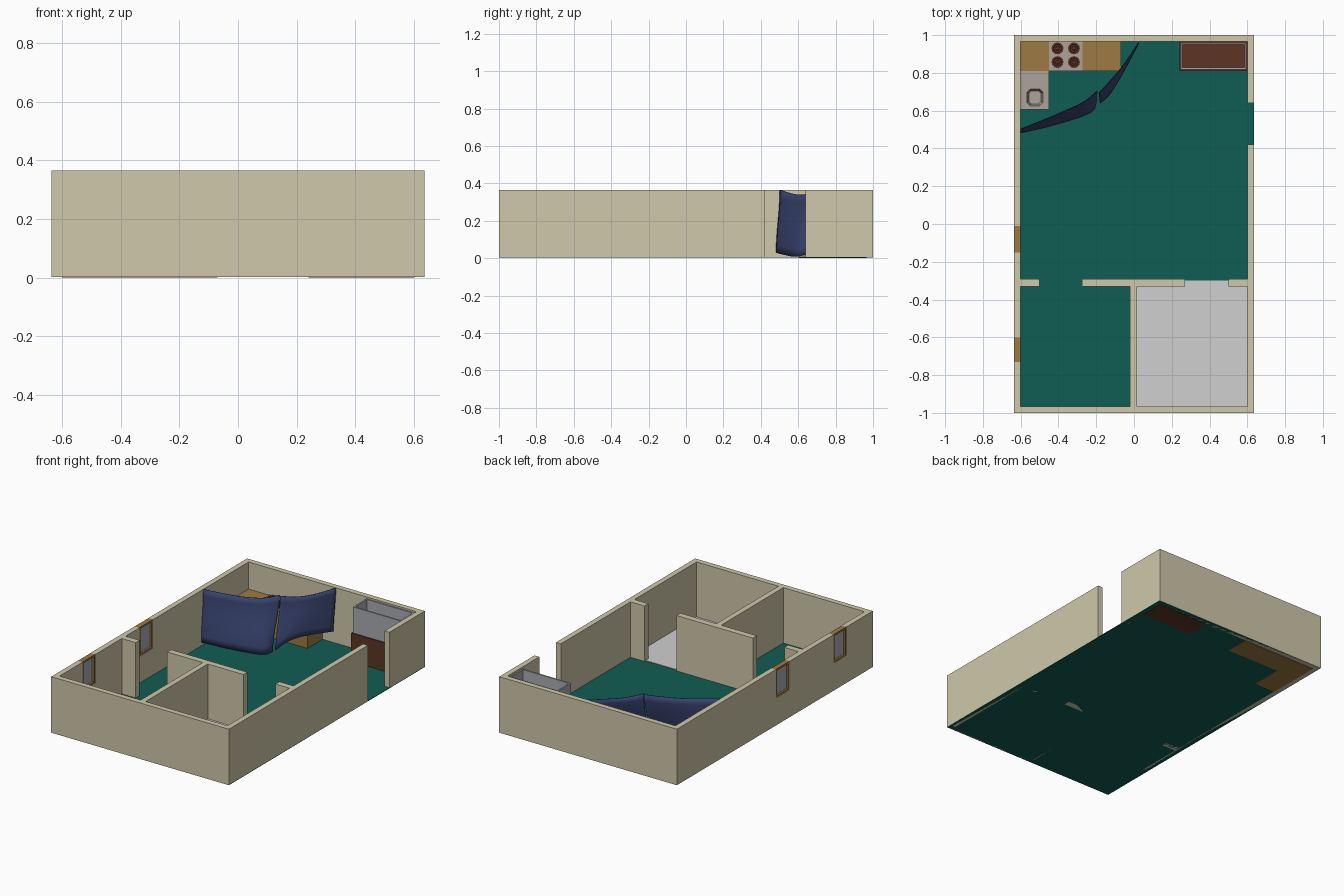
import bpy, bmesh, math
from mathutils import Vector

if "Cube" in bpy.data.objects:
    bpy.data.objects.remove(bpy.data.objects["Cube"])


def mat(name, r, g, b):
    m = bpy.data.materials.new(name)
    m.diffuse_color = (r, g, b, 1)
    m.use_nodes = True
    m.node_tree.nodes["Principled BSDF"].inputs["Base Color"].default_value = m.diffuse_color
    return m


WALL = mat("cream_wall", 0.62, 0.58, 0.40)
TEAL = mat("teal_floor", 0.005, 0.11, 0.087)
TILE = mat("pale_tile", 0.62, 0.63, 0.62)
NAVY = mat("navy_cloth", 0.04, 0.058, 0.16)
WOOD = mat("light_wood", 0.34, 0.195, 0.055)
BROWN = mat("dark_brown", 0.11, 0.036, 0.018)
METAL = mat("warm_metal", 0.42, 0.36, 0.32)
GLASS = mat("grey_glass", 0.40, 0.41, 0.44)


def finish(bm, name, material):
    bmesh.ops.recalc_face_normals(bm, faces=bm.faces)
    me = bpy.data.meshes.new(name)
    bm.to_mesh(me)
    bm.free()
    me.materials.append(material)
    ob = bpy.data.objects.new(name, me)
    bpy.context.collection.objects.link(ob)
    return ob


def boxes(name, material, *extents):
    """One object made of boxes given as x0, x1, y0, y1, z0, z1."""
    bm = bmesh.new()
    for x0, x1, y0, y1, z0, z1 in extents:
        vs = bmesh.ops.create_cube(bm, size=1)["verts"]
        for v in vs:
            v.co = Vector((x1 if v.co.x > 0 else x0,
                           y1 if v.co.y > 0 else y0,
                           z1 if v.co.z > 0 else z0))
    return finish(bm, name, material)


def loft(name, material, rings):
    """Closed solid through a list of point rings."""
    bm = bmesh.new()
    rows = [[bm.verts.new(p) for p in r] for r in rings]
    n = len(rows[0])
    for a, b in zip(rows, rows[1:]):
        for i in range(n):
            j = (i + 1) % n
            bm.faces.new((a[i], a[j], b[j], b[i]))
    bm.faces.new(rows[0])
    bm.faces.new(rows[-1])
    return finish(bm, name, material)


def octagon(x, y, hx, hy, c, z):
    """Rectangle with corners cut by c."""
    return [(x + a, y + b, z) for a, b in (
        (hx, -hy + c), (hx, hy - c), (hx - c, hy), (-hx + c, hy),
        (-hx, hy - c), (-hx, -hy + c), (-hx + c, -hy), (hx - c, -hy))]


X, XI, YI, Z0, H = 0.635, 0.60, 0.965, 0.003, 0.365
SILL = 0.18
WINDOWS = ((-0.73, -0.60), (-0.15, -0.01))

# floors
boxes("floor", TEAL, (-X + .002, X, -.998, .998, Z0, 0.007))
boxes("tiled_floor", TILE, (0.015, XI, -YI, -0.30, 0.007, 0.010))

# outer walls: right wall has a full-height doorway, left wall window notches
boxes("front_wall", WALL, (-X, X, -1, -YI, Z0, H))
boxes("back_wall", WALL, (-X, X, YI, 1, Z0, H))
boxes("right_wall", WALL, (XI, X, -YI, 0.42, Z0, H), (XI, X, 0.64, YI, Z0, H))
(w0, w1), (w2, w3) = WINDOWS
boxes("left_wall", WALL,
      (-X, -XI, -YI, w0, Z0, H), (-X, -XI, w1, w2, Z0, H), (-X, -XI, w3, YI, Z0, H),
      (-X, -XI, w0, w1, Z0, SILL), (-X, -XI, w2, w3, Z0, SILL))

# inner walls with two doorways
boxes("cross_wall", WALL, (-XI, -0.50, -0.33, -0.29, Z0, H),
      (-0.275, 0.27, -0.33, -0.29, Z0, H), (0.50, XI, -0.33, -0.29, Z0, H))
boxes("divider_wall", WALL, (-0.02, 0.015, -YI, -0.33, Z0, H))

# windows: wooden frame and pane
for k, (a, b) in enumerate(WINDOWS):
    t, fx0, fx1 = 0.012, -0.634, -0.602
    boxes(f"window_frame_{k}", WOOD,
          (fx0, fx1, a, a + t, SILL, H), (fx0, fx1, b - t, b, SILL, H),
          (fx0, fx1, a + t, b - t, SILL, SILL + t),
          (fx0, fx1, a + t, b - t, H - t, H))
    boxes(f"window_pane_{k}", GLASS, (-0.622, -0.614, a + t, b - t, SILL + t, H - t))

# kitchen counter in an L
C = 0.19
boxes("counter", WOOD, (-XI, -0.07, 0.81, YI, 0, C), (-XI, -0.45, 0.605, 0.81, 0, 0.145))

# stove top with four burners
boxes("stove_top", METAL, (-0.45, -0.273, 0.81, YI, C, C + .004))
for i, x in enumerate((-0.405, -0.318)):
    for j, y in enumerate((0.857, 0.93)):
        rings = []
        for r, z in ((.032, C + .003), (.032, C + .011), (.022, C + .011),
                     (.020, C + .007), (.012, C + .007), (.010, C + .010)):
            rings.append([(x + r * math.cos(q * math.pi / 6),
                           y + r * math.sin(q * math.pi / 6), z) for q in range(12)])
        loft(f"burner_{i}{j}", BROWN, rings)

# sink block with rimmed basin
sx, sy = -0.525, 0.67
block = lambda z: [(x, y + 0.0375, z) for x, y, _ in octagon(sx, sy, .075, .1025, .0005, z)]
loft("sink", METAL, [block(0.145), block(C + .002),
                     octagon(sx, sy, .050, .052, .018, C + .002),
                     octagon(sx, sy, .050, .052, .018, C + .008),
                     octagon(sx, sy, .042, .044, .016, C + .008),
                     octagon(sx, sy, .032, .034, .012, C - .035)])

# cabinet carrying an open glass tank
boxes("cabinet", BROWN, (0.24, XI, 0.81, YI, 0, C))
tx0, tx1, ty0, ty1, g, top = 0.248, 0.594, 0.818, 0.959, 0.010, 0.358
boxes("tank", GLASS,
      (tx0, tx1, ty0, ty0 + g, C, top), (tx0, tx1, ty1 - g, ty1, C, top),
      (tx0, tx0 + g, ty0 + g, ty1 - g, C, top), (tx1 - g, tx1, ty0 + g, ty1 - g, C, top))


def along(pts, t):
    """Smooth curve through the points, t from 0 to 1."""
    u = t * (len(pts) - 1)
    i = min(int(u), len(pts) - 2)
    f = u - i
    p = [Vector(pts[max(0, min(len(pts) - 1, i + k))]) for k in (-1, 0, 1, 2)]
    return (p[1] + (p[2] - p[0]) * (f / 2)
            + (p[0] * 2 - p[1] * 5 + p[2] * 4 - p[3]) * (f * f / 2)
            + (p[1] * 3 - p[0] - p[2] * 3 + p[3]) * (f ** 3 / 2))


def curtain(name, upper, lower, nu=14, nv=8):
    bm = bmesh.new()
    grid = []
    for i in range(nu + 1):
        a, b = along(upper, i / nu), along(lower, i / nu)
        col = []
        for j in range(nv + 1):
            s = j / nv
            w = s * s * (3 - 2 * s)          # hangs straight, then sweeps out
            p = a.lerp(b, w)
            p.z = a.z + (b.z - a.z) * s
            col.append(bm.verts.new(p))
        grid.append(col)
    for c0, c1 in zip(grid, grid[1:]):
        for j in range(nv):
            f = bm.faces.new((c0[j], c1[j], c1[j + 1], c0[j + 1]))
            f.smooth = True
    ob = finish(bm, name, NAVY)
    m = ob.modifiers.new("thickness", "SOLIDIFY")
    m.thickness = 0.004
    m.offset = 0


# two curtains closing off the kitchen corner
curtain("left_curtain",
        [(-.60, .503, .365), (-.41, .58, .343), (-.27, .645, .343), (-.195, .705, .36)],
        [(-.60, .483, .03), (-.45, .517, .02), (-.24, .585, .008), (-.20, .64, .02)])
curtain("right_curtain",
        [(-.185, .695, .36), (-.12, .765, .345), (-.05, .85, .348), (.025, .963, .365)],
        [(-.18, .64, .03), (-.13, .685, .08), (-.07, .78, .10), (.02, .945, .09)])
